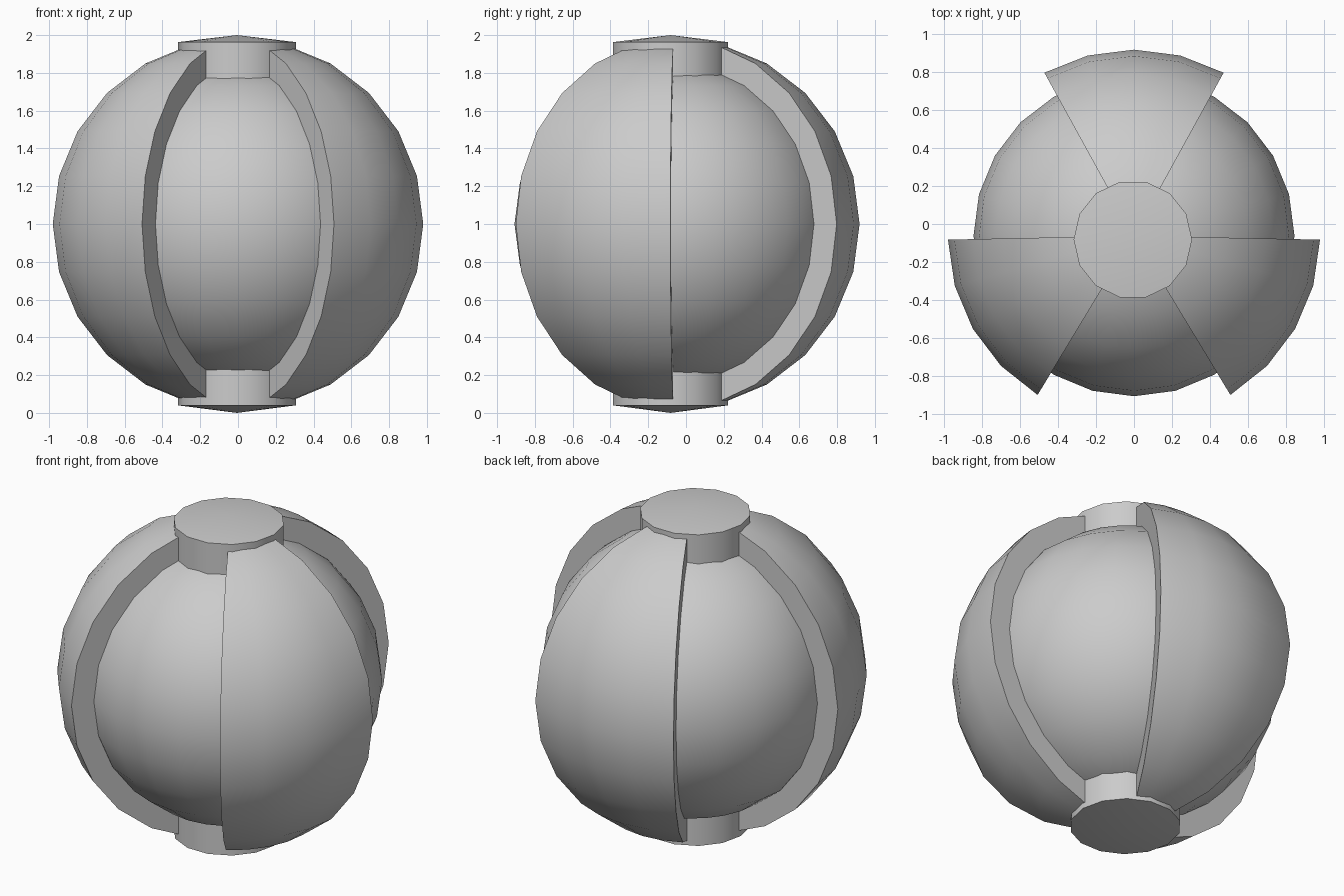
import bpy, bmesh
from math import radians, sin, cos, pi

if "Cube" in bpy.data.objects:
    bpy.data.objects.remove(bpy.data.objects["Cube"])

CENTRE = (0, -0.062, 1.0)
RINGS = 12


def finish(name, bm, location):
    """Turn a bmesh into a smooth object with sharp edges kept."""
    bmesh.ops.recalc_face_normals(bm, faces=bm.faces)
    mesh = bpy.data.meshes.new(name)
    bm.to_mesh(mesh)
    bm.free()
    obj = bpy.data.objects.new(name, mesh)
    obj.location = location
    bpy.context.collection.objects.link(obj)
    bpy.context.view_layer.objects.active = obj
    obj.select_set(True)
    bpy.ops.object.shade_smooth_by_angle(angle=radians(30))
    obj.select_set(False)
    return obj


def slice_segment(name, mid_angle, radius=0.981, half=28.8, steps=4):
    """Orange-slice segment of a sphere with flat walls meeting on the axis."""
    bm = bmesh.new()
    top = bm.verts.new((0, 0, radius))
    bottom = bm.verts.new((0, 0, -radius))
    columns = []
    for s in range(steps + 1):
        a = radians(mid_angle - half + 2 * half * s / steps)
        arc = []
        for r in range(1, RINGS):
            t = pi * r / RINGS
            arc.append(bm.verts.new((radius * sin(t) * cos(a),
                                     radius * sin(t) * sin(a),
                                     radius * cos(t))))
        columns.append([top] + arc + [bottom])
    for c, d in zip(columns, columns[1:]):
        bm.faces.new((c[0], c[1], d[1]))
        for i in range(1, RINGS - 1):
            bm.faces.new((c[i], c[i + 1], d[i + 1], d[i]))
        bm.faces.new((c[-2], c[-1], d[-2]))
    bm.faces.new(columns[0])
    bm.faces.new(columns[-1])
    return finish(name, bm, CENTRE)


# Inner ball
bm = bmesh.new()
bmesh.ops.create_uvsphere(bm, u_segments=24, v_segments=RINGS, radius=0.846)
finish("inner_ball", bm, CENTRE)

# Three raised outer segments
for i, angle in enumerate((90, 210, 330)):
    slice_segment(f"outer_segment_{i + 1}", angle)

# Central axle with shallow conical ends
SIDES, AXLE_R = 14, 0.312
bm = bmesh.new()
tips = [bm.verts.new((0, 0, z)) for z in (1.0, -1.0)]
rims = [[bm.verts.new((AXLE_R * cos(2 * pi * k / SIDES), AXLE_R * sin(2 * pi * k / SIDES), z))
         for k in range(SIDES)] for z in (0.963, -0.96)]
for k in range(SIDES):
    n = (k + 1) % SIDES
    bm.faces.new((rims[0][k], rims[0][n], rims[1][n], rims[1][k]))
    for tip, rim in zip(tips, rims):
        bm.faces.new((tip, rim[k], rim[n]))
finish("axle", bm, (-0.006, -0.082, 1.0))
